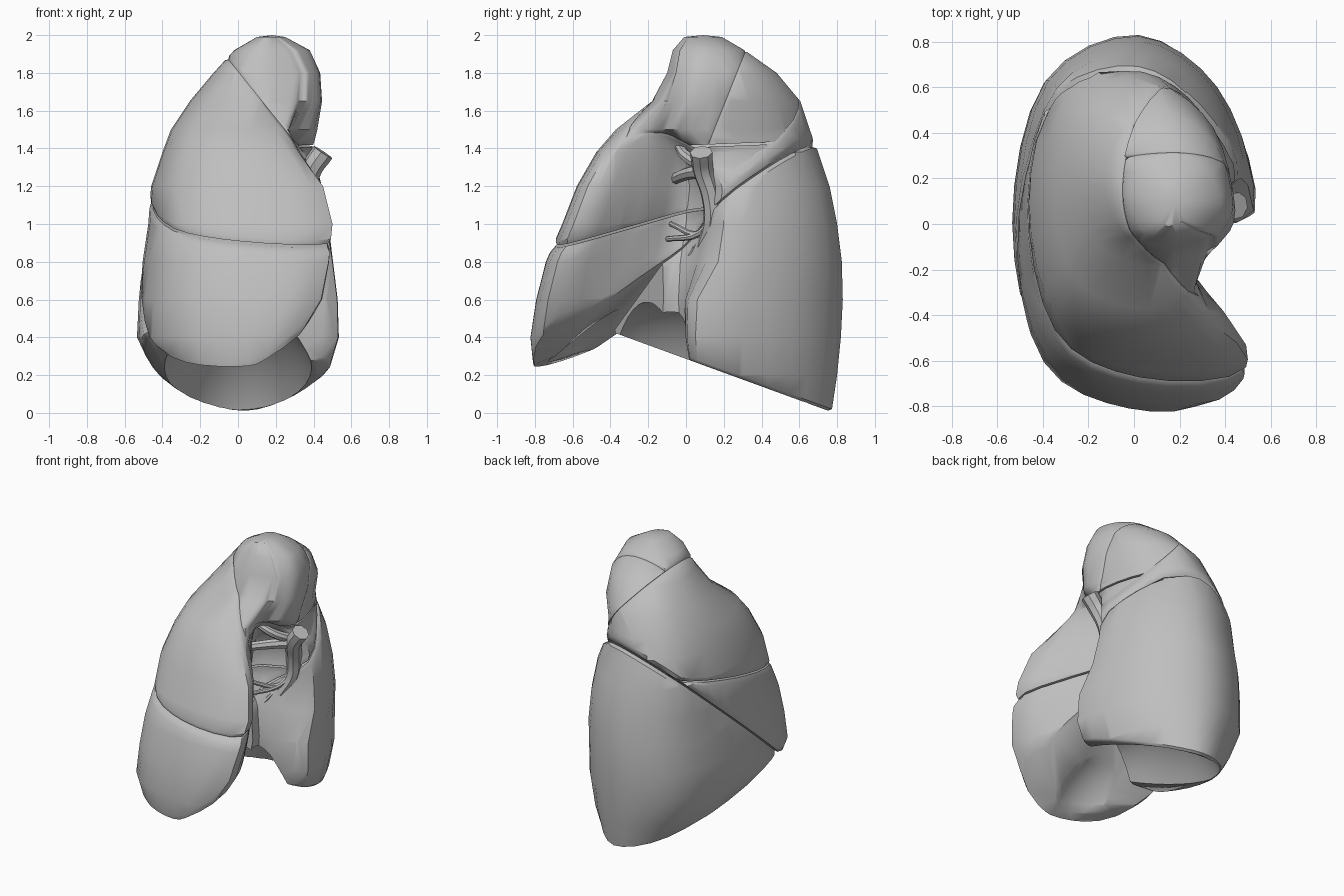
import bpy, bmesh, math
from mathutils import Vector

old = bpy.data.objects.get("Cube")
if old:
    bpy.data.objects.remove(old)


def material(name, v):
    m = bpy.data.materials.new(name)
    m.use_nodes = True
    m.diffuse_color = (v, v, v, 1)
    b = m.node_tree.nodes["Principled BSDF"]
    b.inputs["Base Color"].default_value = (v, v, v, 1)
    b.inputs["Roughness"].default_value = 0.8
    return m


GREY = material("soft grey", 0.52)

# Levels: z, lateral x, front y, back y, front tip x, notch x, notch y, corner x, corner y
LEVELS = [
    (0.00, -0.30, -0.76, 0.77, 0.15, 0.14, 0.00, 0.36, 0.10),
    (0.20, -0.44, -0.79, 0.80, 0.24, 0.16, 0.00, 0.47, 0.07),
    (0.40, -0.535, -0.81, 0.82, 0.32, 0.18, -0.03, 0.53, 0.05),
    (0.60, -0.525, -0.78, 0.83, 0.44, 0.20, -0.04, 0.525, 0.06),
    (0.80, -0.505, -0.73, 0.825, 0.48, 0.18, -0.03, 0.50, 0.17),
    (1.00, -0.475, -0.645, 0.80, 0.50, 0.10, 0.00, 0.47, 0.20),
    (1.20, -0.46, -0.57, 0.76, 0.45, 0.11, 0.02, 0.44, 0.19),
    (1.38, -0.40, -0.47, 0.70, 0.32, 0.18, -0.02, 0.39, 0.13),
    (1.50, -0.355, -0.37, 0.655, 0.24, 0.30, -0.13, 0.42, 0.02),
    (1.65, -0.255, -0.18, 0.605, 0.28, 0.38, -0.08, 0.445, 0.06),
    (1.80, -0.13, -0.10, 0.48, 0.29, 0.38, -0.04, 0.435, 0.09),
    (1.92, -0.02, -0.07, 0.31, 0.24, 0.32, -0.02, 0.38, 0.09),
    (1.99, 0.10, -0.01, 0.19, 0.18, 0.22, 0.02, 0.25, 0.08),
]


def outline(x0, y0, y1, xt, xn, yn, xc, yc, steps=4):
    """Closed smooth kidney-shaped outline through ten guide points."""
    ym = (y0 + y1) / 2
    xm = x0 + (max(xt, xc) - x0) * 0.52
    k = 0.75
    tip_y = y0 + 0.05 * min(1, (y1 - y0))
    pts = [(x0, ym),
           (xm + (x0 - xm) * k, ym + (y0 - ym) * k),
           (min(xm, x0 + (xt - x0) * 0.6), y0),
           (xt, tip_y),
           (xt * 0.45 + xn * 0.55, tip_y * 0.45 + yn * 0.55),
           (xn, yn), (xc, yc),
           (xm + (xc - xm) * 0.72, yc + (y1 - yc) * 0.66),
           (xm, y1),
           (xm + (x0 - xm) * k, ym + (y1 - ym) * k)]
    pts = [Vector(p) for p in pts]
    n, out = len(pts), []
    for i in range(n):
        a, b, c, d = (pts[(i + j - 1) % n] for j in range(4))
        for s in range(steps):
            t = s / steps
            out.append(0.5 * (2 * b + (c - a) * t + (2 * a - 5 * b + 4 * c - d) * t * t
                              + (3 * b - a - 3 * c + d) * t ** 3))
    return out


def lung_body():
    bm = bmesh.new()
    rings = [[bm.verts.new((p.x, p.y, z)) for p in outline(*rest)] for z, *rest in LEVELS]
    n = len(rings[0])
    for lo, hi in zip(rings, rings[1:]):
        for i in range(n):
            bm.faces.new((lo[i], lo[(i + 1) % n], hi[(i + 1) % n], hi[i]))
    bm.faces.new(rings[0][::-1])
    top = bm.verts.new((0.18, 0.09, 2.0))
    for i in range(n):
        bm.faces.new((rings[-1][i], rings[-1][(i + 1) % n], top))
    bmesh.ops.recalc_face_normals(bm, faces=bm.faces)
    return bm


def cut(bm, co, no, rim=0.025):
    """Keep the side the normal points to, cap it and round off the rim."""
    no = Vector(no).normalized()
    co = Vector(co)

    def geom():
        return bm.verts[:] + bm.edges[:] + bm.faces[:]
    if rim:
        bmesh.ops.bisect_plane(bm, geom=geom(), plane_co=co + no * rim, plane_no=no)
    res = bmesh.ops.bisect_plane(bm, geom=geom(), plane_co=co, plane_no=no, clear_inner=True)
    edges = [e for e in res["geom_cut"] if isinstance(e, bmesh.types.BMEdge)]
    verts = [v for v in res["geom_cut"] if isinstance(v, bmesh.types.BMVert)]
    if not verts:
        return
    bmesh.ops.holes_fill(bm, edges=edges, sides=0)
    if rim:
        mid = sum((v.co for v in verts), Vector()) / len(verts)
        for v in verts:
            v.co = mid + (v.co - mid) * 0.97


def slope(a, b, c, up=True):
    """Plane z = a + b*y + c*x as (point, normal)."""
    no = Vector((-c, -b, 1))
    return (0, 0, a), no if up else -no


def finish(ob, angle=40):
    ob.data.materials.clear()
    ob.data.materials.append(GREY)
    bpy.ops.object.select_all(action="DESELECT")
    ob.select_set(True)
    bpy.context.view_layer.objects.active = ob
    bpy.ops.object.shade_smooth_by_angle(angle=math.radians(angle))


# Shallow dome that hollows the underside
bpy.ops.mesh.primitive_uv_sphere_add(segments=40, ring_count=28, location=(0.0, -0.07, -0.35))
dome = bpy.context.object
dome.name = "underside_cutter"
dome.scale = (0.52, 0.88, 0.95)
dome.hide_render = True


def lobe(name, planes, hollow=False):
    bm = lung_body()
    for co, no, rim in planes:
        cut(bm, co, no, rim)
    bmesh.ops.recalc_face_normals(bm, faces=bm.faces)
    me = bpy.data.meshes.new(name)
    bm.to_mesh(me)
    bm.free()
    ob = bpy.data.objects.new(name, me)
    bpy.context.collection.objects.link(ob)
    if hollow:
        mod = ob.modifiers.new("hollow", "BOOLEAN")
        mod.operation, mod.object, mod.solver = "DIFFERENCE", dome, "EXACT"
        bpy.context.view_layer.objects.active = ob
        bpy.ops.object.modifier_apply(modifier=mod.name)
    finish(ob)


# Fissures between the lobes
G = 0.006
SIDE = Vector((-0.05, 0, 1.87)), Vector((0.78, 0.0, 0.63))
BACK = Vector((0, 0.13, 1.45)), Vector((0, -0.93, 0.37))
oblique = (0.85, 0.845, 0.27)
level = (1.07, 0.25, -0.05)
shelf = (1.41, 0.04, 0)


def fissure(p, up, rim=0.025):
    return (*slope(p[0] + (G if up else -G), p[1], p[2], up), rim)


lobe("apex", [(SIDE[0], SIDE[1], 0.015), (BACK[0], BACK[1], 0.01), fissure(shelf, True)])
lobe("upper_lobe_back", [(SIDE[0], SIDE[1], 0), (BACK[0], -BACK[1], 0.01), fissure(shelf, True)])
lobe("upper_lobe", [(SIDE[0], -SIDE[1], 0.015), fissure(oblique, True), fissure(level, True)])
lobe("upper_lobe_medial", [(SIDE[0], SIDE[1], 0), fissure(shelf, False),
                           fissure(oblique, True), fissure(level, True)])
lobe("middle_lobe", [fissure(oblique, True), fissure(level, False),
                     fissure((0.575, 0.42, 0.10), True, 0.02),
                     fissure((0.53, 0.42, 0.60), True, 0.02)], True)
lobe("lower_lobe", [fissure(oblique, False), fissure((0.28, -0.365, 0), True, 0.015),
                    ((0.3, -0.07, 0), (-0.5, 1, 0), 0)], True)
bpy.data.objects.remove(dome)


# Airway and vessels at the root
def tube(name, pts, r0, r1):
    cu = bpy.data.curves.new(name, "CURVE")
    cu.dimensions = "3D"
    cu.bevel_depth, cu.bevel_resolution, cu.resolution_u = 1.0, 2, 5
    cu.use_fill_caps = True
    sp = cu.splines.new("BEZIER")
    sp.bezier_points.add(len(pts) - 1)
    for i, (bp, p) in enumerate(zip(sp.bezier_points, pts)):
        bp.co = p
        bp.handle_left_type = bp.handle_right_type = "AUTO"
        bp.radius = r0 + (r1 - r0) * i / (len(pts) - 1)
    ob = bpy.data.objects.new(name, cu)
    bpy.context.collection.objects.link(ob)
    bpy.ops.object.select_all(action="DESELECT")
    ob.select_set(True)
    bpy.context.view_layer.objects.active = ob
    bpy.ops.object.convert(target="MESH")
    finish(bpy.context.object)


tube("main_bronchus", [(0.45, 0.08, 1.38), (0.39, 0.09, 1.29), (0.36, 0.13, 1.16),
                       (0.34, 0.14, 1.02), (0.27, 0.10, 0.88)], 0.06, 0.045)
tube("upper_bronchus", [(0.37, 0.09, 1.28), (0.27, 0.02, 1.27), (0.12, -0.06, 1.24)], 0.04, 0.03)
tube("upper_artery", [(0.36, 0.10, 1.30), (0.28, 0.0, 1.36), (0.18, -0.04, 1.42)], 0.035, 0.025)
for i, (x, y, z) in enumerate([(0.14, -0.08, 1.0), (0.16, -0.1, 0.92), (0.18, 0.0, 0.8),
                               (0.24, 0.12, 0.76), (0.3, 0.2, 0.85)]):
    tube(f"small_branch_{i + 1}", [(0.34, 0.14, 1.03), (0.28, 0.1 + y * 0.3, 0.95), (x, y, z)],
         0.022, 0.014)
